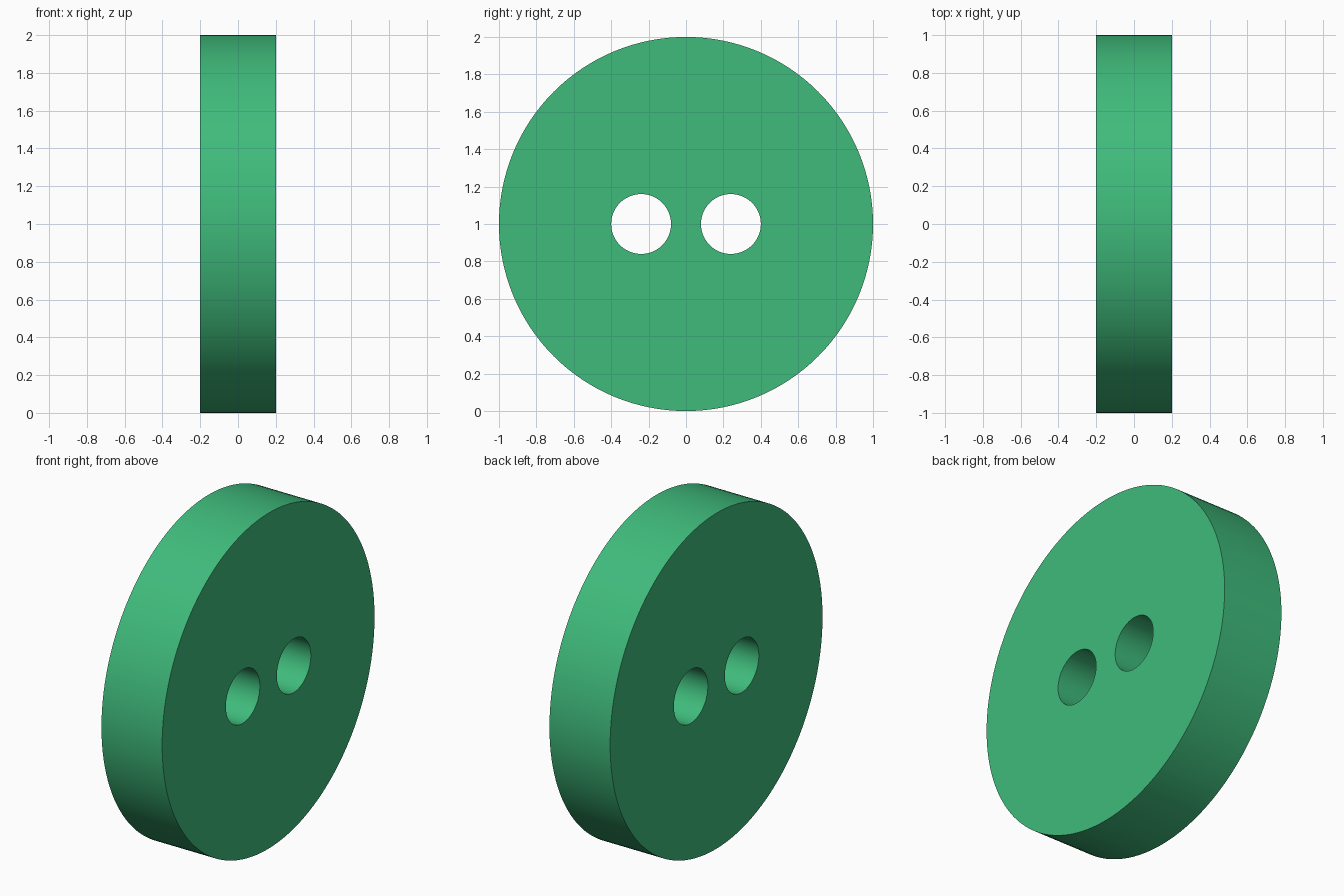
import bpy
from math import pi

if "Cube" in bpy.data.objects:
    bpy.data.objects.remove(bpy.data.objects["Cube"])

RADIUS, THICKNESS = 1.0, 0.4
HOLE_RADIUS, HOLE_OFFSET = 0.16, 0.24


def disc(name, radius, depth, y, sides):
    """Cylinder lying along x, centred at height 1."""
    bpy.ops.mesh.primitive_cylinder_add(
        vertices=sides, radius=radius, depth=depth,
        location=(0, y, RADIUS), rotation=(0, pi / 2, 0))
    obj = bpy.context.object
    obj.name = name
    return obj


# Button body
button = disc("button", RADIUS, THICKNESS, 0, 128)

# Two thread holes cut right through
for side in (-1, 1):
    cutter = disc("thread_hole_cutter", HOLE_RADIUS, THICKNESS * 2, side * HOLE_OFFSET, 64)
    cutter.hide_render = True
    bpy.context.view_layer.objects.active = button
    cut = button.modifiers.new("thread_hole", 'BOOLEAN')
    cut.operation = 'DIFFERENCE'
    cut.solver = 'EXACT'
    cut.object = cutter
    bpy.ops.object.modifier_apply(modifier=cut.name)
    bpy.data.objects.remove(cutter, do_unlink=True)

# Smooth rims with crisp edges
bpy.ops.object.select_all(action='DESELECT')
button.select_set(True)
bpy.context.view_layer.objects.active = button
bpy.ops.object.shade_smooth_by_angle(angle=pi / 6)

# Green finish
green = bpy.data.materials.new("green")
green.diffuse_color = (0.05, 0.5, 0.2, 1)
green.use_nodes = True
green.node_tree.nodes["Principled BSDF"].inputs["Base Color"].default_value = green.diffuse_color
button.data.materials.clear()
button.data.materials.append(green)
